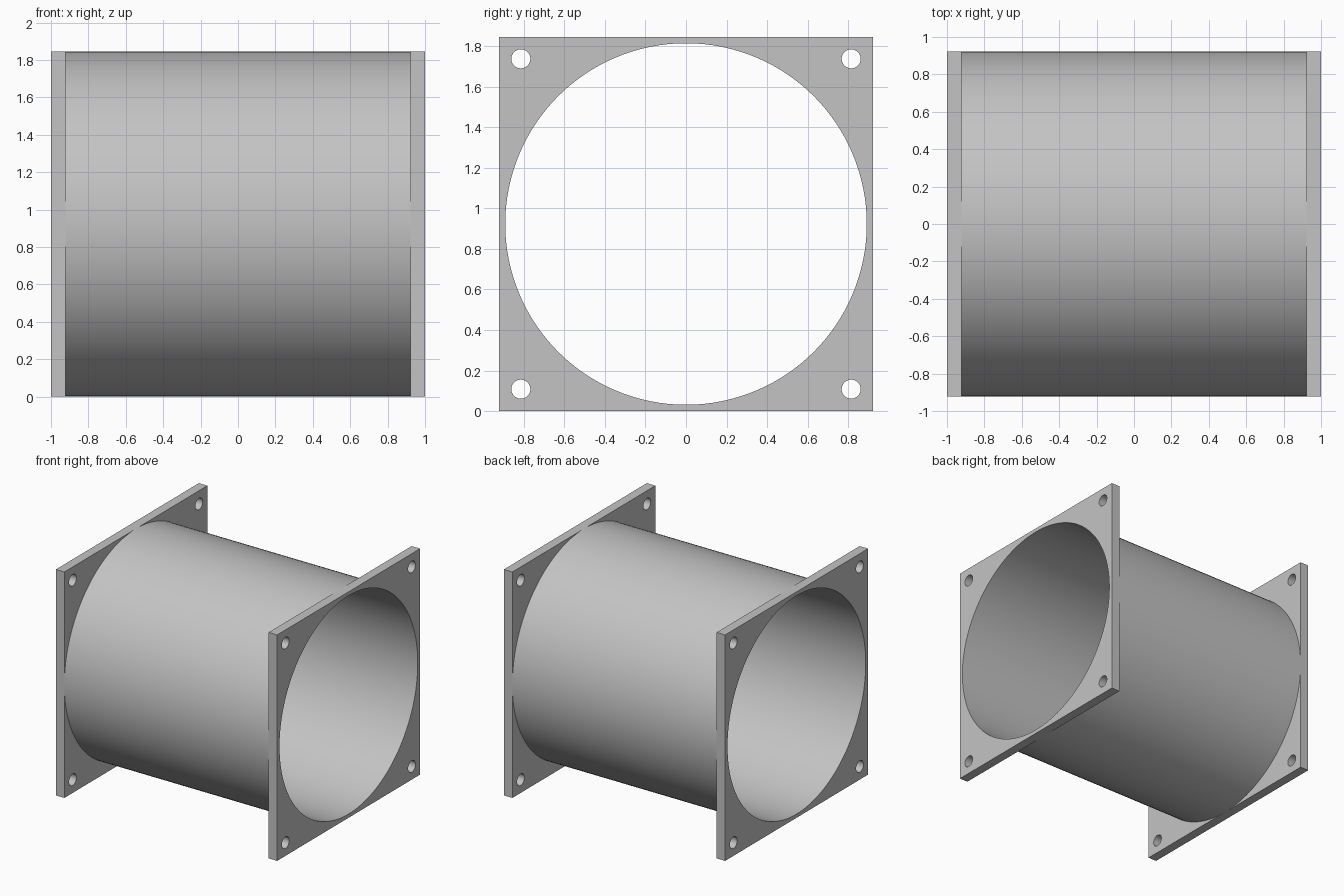
import bpy, bmesh, math
from mathutils import Matrix

if "Cube" in bpy.data.objects:
    bpy.data.objects.remove(bpy.data.objects["Cube"], do_unlink=True)

HALF = 0.923        # half side of the square flanges, also tube outer radius
BORE = 0.892        # inner radius
THICK = 0.077       # flange thickness
BOLT = 0.815        # bolt hole offset
BOLT_R = 0.047

grey = bpy.data.materials.new("light_grey")
grey.use_nodes = True
colour = (0.55, 0.55, 0.55, 1)
grey.diffuse_color = colour
grey.node_tree.nodes["Principled BSDF"].inputs["Base Color"].default_value = colour


def circle(radius, count, cy=0, cz=0):
    steps = [2 * math.pi * i / count for i in range(count)]
    return [(cy + radius * math.cos(a), cz + radius * math.sin(a)) for a in steps]


def extrude_profile(name, loops, length, x, open_ends=False):
    """Extrude nested outlines in the YZ plane along X."""
    curve = bpy.data.curves.new(name, "CURVE")
    curve.dimensions = "2D"
    curve.fill_mode = "BOTH"
    curve.extrude = length / 2
    for loop in loops:
        spline = curve.splines.new("POLY")
        spline.points.add(len(loop) - 1)
        for point, (u, v) in zip(spline.points, loop):
            point.co = (u, v, 0, 1)
        spline.use_cyclic_u = True
    source = bpy.data.objects.new(name + "_profile", curve)
    bpy.context.collection.objects.link(source)
    bpy.context.view_layer.update()
    mesh = bpy.data.meshes.new_from_object(source)
    bpy.data.objects.remove(source, do_unlink=True)

    bm = bmesh.new()
    bm.from_mesh(mesh)
    bmesh.ops.remove_doubles(bm, verts=bm.verts, dist=1e-5)
    bmesh.ops.recalc_face_normals(bm, faces=bm.faces)
    if open_ends:
        caps = [f for f in bm.faces if abs(f.normal.z) > 0.9]
        bmesh.ops.delete(bm, geom=caps, context="FACES")
    # Local Z becomes X, local X becomes Y, local Y becomes Z
    turn = Matrix(((0, 0, 1, 0), (1, 0, 0, 0), (0, 1, 0, 0), (0, 0, 0, 1)))
    bmesh.ops.transform(bm, matrix=turn, verts=bm.verts)
    bm.to_mesh(mesh)
    bm.free()

    mesh.materials.clear()
    mesh.materials.append(grey)
    obj = bpy.data.objects.new(name, mesh)
    obj.location = (x, 0, HALF)
    bpy.context.collection.objects.link(obj)
    bpy.ops.object.select_all(action="DESELECT")
    obj.select_set(True)
    bpy.context.view_layer.objects.active = obj
    bpy.ops.object.shade_smooth_by_angle(angle=math.radians(30))
    return obj


# Square flanges with the bore and four bolt holes
square = [(-HALF, -HALF), (HALF, -HALF), (HALF, HALF), (-HALF, HALF)]
bolts = [circle(BOLT_R, 32, sy * BOLT, sz * BOLT) for sy in (-1, 1) for sz in (-1, 1)]
for name, side in (("left_flange", 1), ("right_flange", -1)):
    extrude_profile(name, [square, circle(BORE, 128)] + bolts, THICK, side * (1 - THICK / 2))

# Tube wall joining the flanges
extrude_profile("tube", [circle(HALF, 128), circle(BORE, 128)], 2 - 2 * THICK, 0, open_ends=True)
